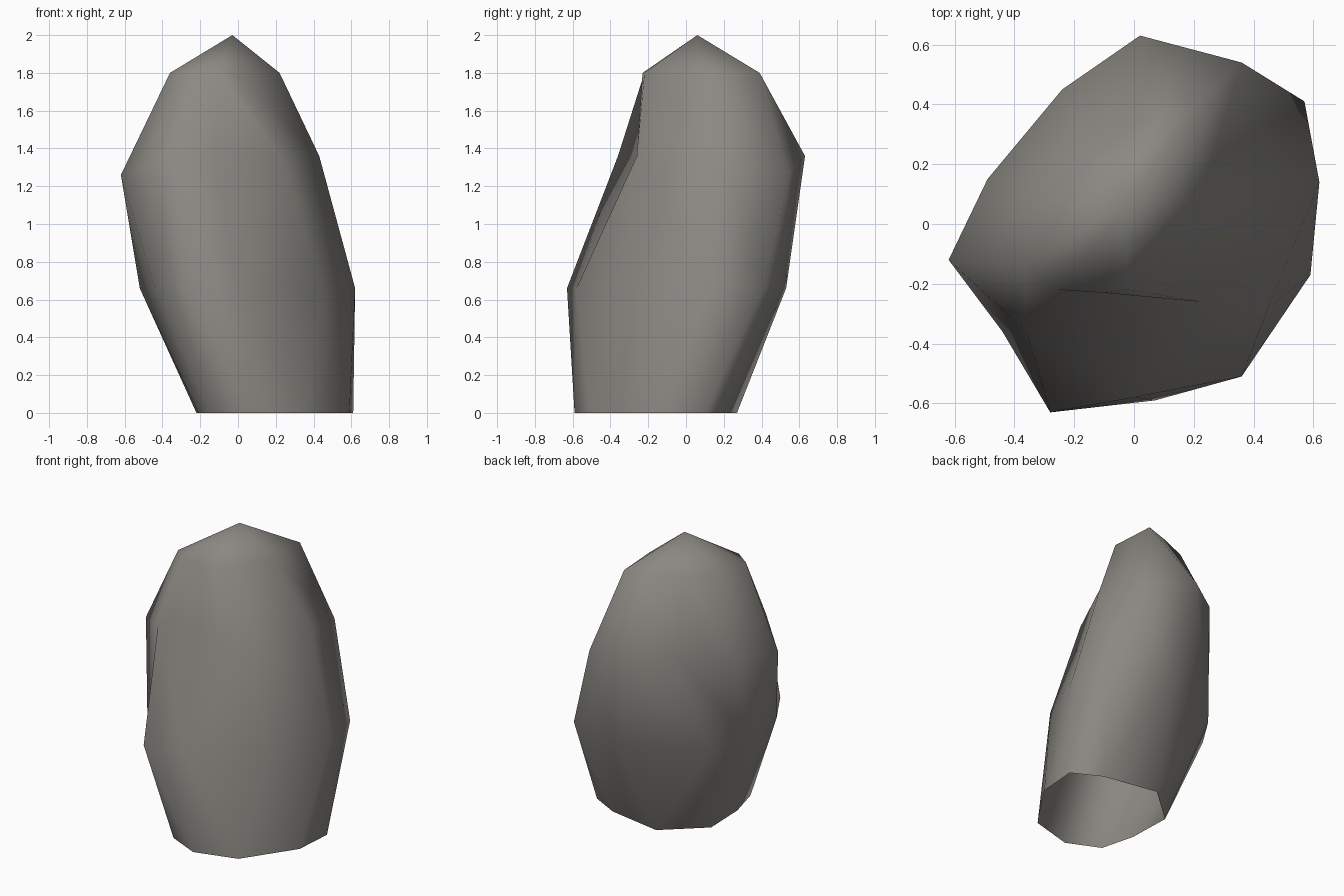
import bpy
import bmesh

# Remove the default cube
default_cube = bpy.data.objects.get("Cube")
if default_cube:
    bpy.data.objects.remove(default_cube, do_unlink=True)


def make_material(name, colour):
    material = bpy.data.materials.new(name)
    material.use_nodes = True
    material.diffuse_color = colour
    shader = material.node_tree.nodes["Principled BSDF"]
    shader.inputs["Base Color"].default_value = colour
    shader.inputs["Roughness"].default_value = 0.9
    return material


def add_ring(bm, outline, height):
    """Add one horizontal cross-section, given in hundredths of a unit."""
    return [bm.verts.new((x / 100, y / 100, height)) for x, y in outline]


def bridge(bm, lower, upper, reversed_slants=()):
    """Join two cross-sections with triangles; listed panels slant the other way."""
    count = len(lower)
    for i in range(count):
        j = (i + 1) % count
        if i in reversed_slants:
            bm.faces.new((lower[i], lower[j], upper[j]))
            bm.faces.new((lower[i], upper[j], upper[i]))
        else:
            bm.faces.new((lower[i], lower[j], upper[i]))
            bm.faces.new((lower[j], upper[j], upper[i]))


# Cross-sections of the leaning boulder, counter-clockwise from the front
foot_outline = [(-15, -49), (7, -59), (36, -51), (59, -17), (61, 10),
                (42, 20), (4, 27), (-22, 4), (-21, -26)]
belly_outline = [(-28, -63), (0, -58), (45, -28), (62, 14), (57, 41),
                 (15, 53), (-38, 27), (-52, 5), (-44, -36)]
shoulder_outline = [(-36, -36), (-13, -24), (22, -26), (43, 18), (36, 54),
                    (2, 63), (-24, 45), (-49, 15), (-62, -12)]
crown_outline = [(-25, -22), (-10, -23), (-2, -22), (22, 8), (20, 39),
                 (2, 33), (-17, 25), (-30, 8), (-36, -14)]

bm = bmesh.new()
foot = add_ring(bm, foot_outline, 0)
belly = add_ring(bm, belly_outline, 0.66)
shoulder = add_ring(bm, shoulder_outline, 1.36)
crown = add_ring(bm, crown_outline, 1.8)

# The shoulder dips at its outermost corners
for corner in (4, 7, 8):
    shoulder[corner].co.z -= 0.1

# Side walls, open underneath
bridge(bm, foot, belly)
bridge(bm, belly, shoulder, reversed_slants=(1, 7, 8))
bridge(bm, shoulder, crown)

# Peak
peak = bm.verts.new((-0.03, 0.06, 2))
for i, vert in enumerate(crown):
    bm.faces.new((vert, crown[(i + 1) % len(crown)], peak))

# Smooth shading over the whole stone
for face in bm.faces:
    face.smooth = True

mesh = bpy.data.meshes.new("boulder")
bm.to_mesh(mesh)
bm.free()
mesh.materials.append(make_material("warm grey stone", (0.26, 0.247, 0.225, 1)))

boulder = bpy.data.objects.new("boulder", mesh)
bpy.context.collection.objects.link(boulder)
